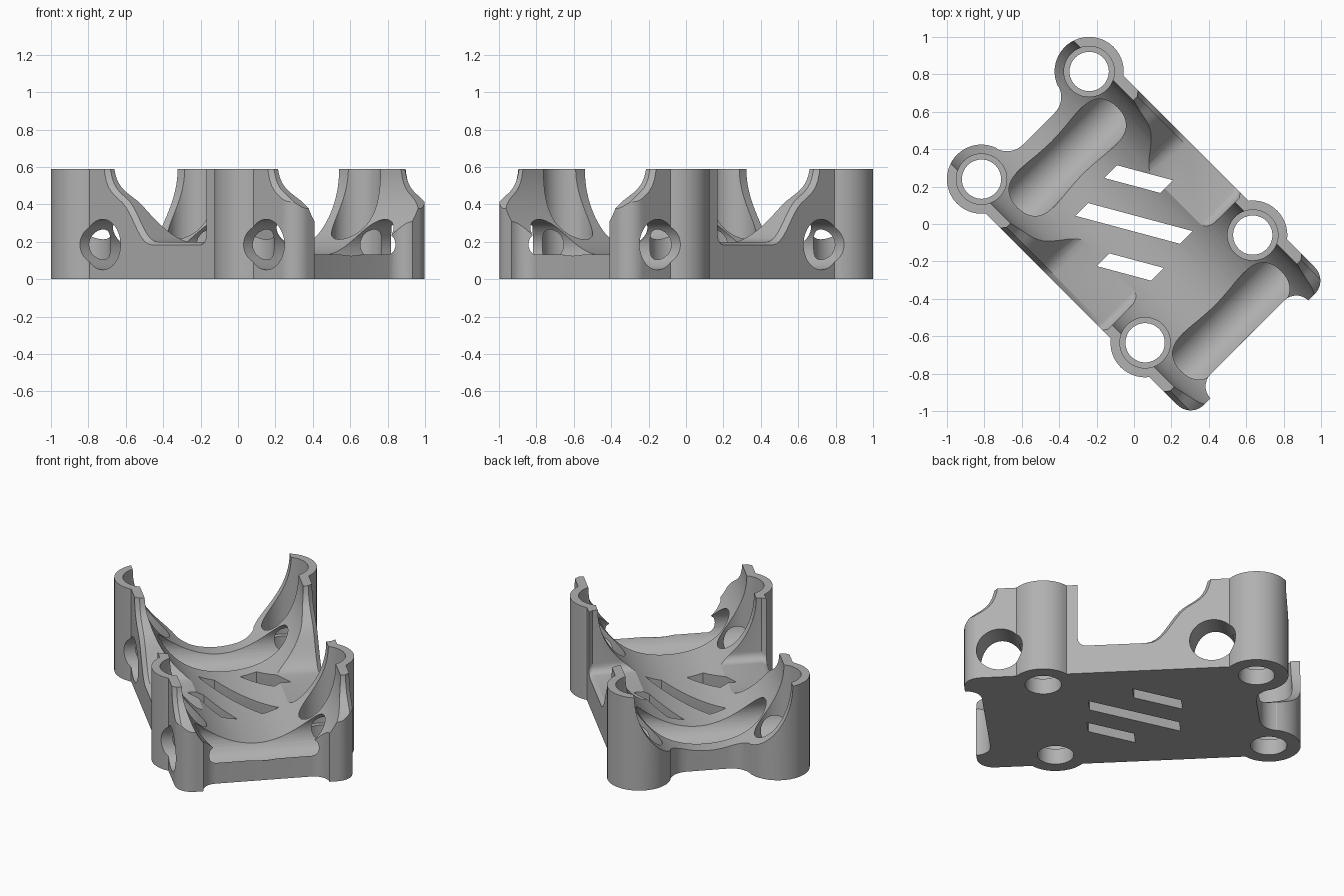
import bpy, bmesh, math
from mathutils import Matrix, Vector
from mathutils.geometry import interpolate_bezier

cube = bpy.data.objects.get("Cube")
if cube:
    bpy.data.objects.remove(cube, do_unlink=True)

H = 0.59                       # full height
BOSS_U = (-0.746, 0.491)       # boss positions along the long axis
STEP = BOSS_U[1] - BOSS_U[0]
BOSS_V, BOSS_R = 0.407, 0.185
WALL_V = 0.52                  # side wall half width
HOLE_U, HOLE_R, HOLE_Z = -0.503, 0.135, 0.185

grey = bpy.data.materials.new("warm grey plastic")
grey.use_nodes = True
colour = (0.44, 0.44, 0.44, 1)
grey.diffuse_color = colour
grey.node_tree.nodes["Principled BSDF"].inputs["Base Color"].default_value = colour


def finish(name, bm):
    bmesh.ops.recalc_face_normals(bm, faces=bm.faces)
    mesh = bpy.data.meshes.new(name)
    bm.to_mesh(mesh)
    bm.free()
    mesh.materials.append(grey)
    obj = bpy.data.objects.new(name, mesh)
    bpy.context.collection.objects.link(obj)
    return obj


def loft(name, rings):
    """Skin a list of matching closed rings and cap both ends."""
    bm = bmesh.new()
    rows = [[bm.verts.new(p) for p in ring] for ring in rings]
    for a, b in zip(rows, rows[1:]):
        for i in range(len(a)):
            j = (i + 1) % len(a)
            bm.faces.new((a[i], a[j], b[j], b[i]))
    bm.faces.new(rows[0])
    bm.faces.new(rows[-1])
    return finish(name, bm)


def cylinder(name, r, length, centre, axis="Z", segments=48):
    bm = bmesh.new()
    turn = {"X": Matrix.Rotation(math.pi / 2, 4, "Y"),
            "Y": Matrix.Rotation(math.pi / 2, 4, "X"),
            "Z": Matrix()}[axis]
    bmesh.ops.create_cone(bm, cap_ends=True, segments=segments, radius1=r, radius2=r,
                          depth=length, matrix=Matrix.Translation(centre) @ turn)
    return finish(name, bm)


def arc(cu, cv, r, a0, a1, n):
    angles = [math.radians(a0 + (a1 - a0) * i / n) for i in range(n + 1)]
    return [(cu + r * math.cos(a), cv + r * math.sin(a)) for a in angles]


# Body: mirrored plan outline with round bosses and two end lobes
half = arc(-0.84, 0.12, 0.12, 0, 72, 8)
half += arc(BOSS_U[0], BOSS_V, BOSS_R, 250, 38, 28)
half += arc(BOSS_U[1], BOSS_V, BOSS_R, 142, 38, 16)
half += arc(0.848, 0.42, 0.1, 90, 0, 10)
half += arc(0.948, 0.28, 0.09, 90, 180, 8)
outline = half + [(u, -v) for u, v in reversed(half)]
body = loft("bracket_body", [[(u, v, z) for u, v in outline] for z in (0, H)])

# Small chamfer under the straight walls and the lobes
bm = bmesh.new()
bm.from_mesh(body.data)
under = []
for e in bm.edges:
    mid = (e.verts[0].co + e.verts[1].co) / 2
    flat = all(v.co.z < 0.001 for v in e.verts)
    if flat and e.calc_length() > 0.5 and abs(mid.y) > 0.5:
        under.append(e)
bmesh.ops.bevel(bm, geom=under, offset=0.018, segments=1, affect="EDGES")
bm.to_mesh(body.data)
bm.free()

cutters = []

# Long round cradle
cutters.append(cylinder("cradle_cutter", 0.465, 3, (0, 0, H), "X", 96))

# Vertical bolt holes with a wider upper bore
for u in BOSS_U:
    for v in (-BOSS_V, BOSS_V):
        cutters.append(cylinder("bolt_hole_cutter", 0.105, 1, (u, v, 0.2)))
        cutters.append(cylinder("bolt_bore_cutter", 0.135, 1, (u, v, 0.6)))

# Cross channels through both side walls
for u in (HOLE_U, HOLE_U + STEP):
    cutters.append(cylinder("strap_channel_cutter", HOLE_R, 2, (u, 0, HOLE_Z), "Y"))

# Curved side window: S-shaped slope down to a low sill
knots = [((-0.478, 0.7), (-0.478, 0.48)), ((-0.33, 0.42), (-0.25, 0.36)),
         ((-0.11, 0.198), (-0.21, 0.198))]
slope = []
a, b, c = [[Vector(p) for p in k] for k in knots]
slope += interpolate_bezier(a[0], a[1], b[0] * 2 - b[1], b[0], 10)
slope += interpolate_bezier(b[0], b[1], c[1], c[0], 10)[1:]
slope = [(p.x, p.y) for p in slope]
sill_end = arc(0.25, 0.248, 0.05, 270, 360, 6) + [(0.3, 0.7)]


def window(name, profile):
    rings = []
    for v, d in ((-0.55, 0.04), (-0.495, 0), (0.495, 0), (0.55, 0.04)):
        rings.append([(u - d, v, z - d * 0.8) for u, z in profile])
    cutters.append(loft(name, rings))


window("side_window_cutter", slope + sill_end)
window("end_window_cutter",
       [(u + STEP, z) for u, z in slope] + [(1.3, 0.198), (1.3, 0.7)])

# Slanted vent slots in the floor
to_local = Matrix.Rotation(math.pi / 4, 4, "Z")
for cx, cy, length in ((0.025, 0.24, 0.3), (0, 0.003, 0.56), (-0.02, -0.23, 0.29)):
    along = Vector((1, -0.268, 0)) * length / 2
    across = Vector((0.034, 0.034, 0))
    mid = Vector((cx, cy, 0))
    corners = [mid - along - across, mid + along - across,
               mid + along + across, mid - along + across]
    rings = []
    for z, grow in ((-0.1, 1.9), (0.02, 1.0), (0.4, 1.0)):
        ring = []
        for i, p in enumerate(corners):
            side = -1 if i < 2 else 1
            q = p + across * side * (grow - 1) * 0.5
            ring.append(to_local @ Vector((q.x, q.y, z)))
        rings.append(ring)
    cutters.append(loft("vent_slot_cutter", rings))

# Apply all cuts
for cutter in cutters:
    mod = body.modifiers.new("cut", "BOOLEAN")
    mod.operation = "DIFFERENCE"
    mod.solver = "EXACT"
    mod.object = cutter
bpy.context.view_layer.update()
result = bpy.data.meshes.new_from_object(
    body.evaluated_get(bpy.context.evaluated_depsgraph_get()))
body.modifiers.clear()
body.data = result
for cutter in cutters:
    bpy.data.objects.remove(cutter, do_unlink=True)

# Turn the part diagonally and shade it
body.data.transform(Matrix.Rotation(-math.pi / 4, 4, "Z"))
bpy.ops.object.select_all(action="DESELECT")
body.select_set(True)
bpy.context.view_layer.objects.active = body
bpy.ops.object.shade_smooth_by_angle(angle=math.radians(30))
